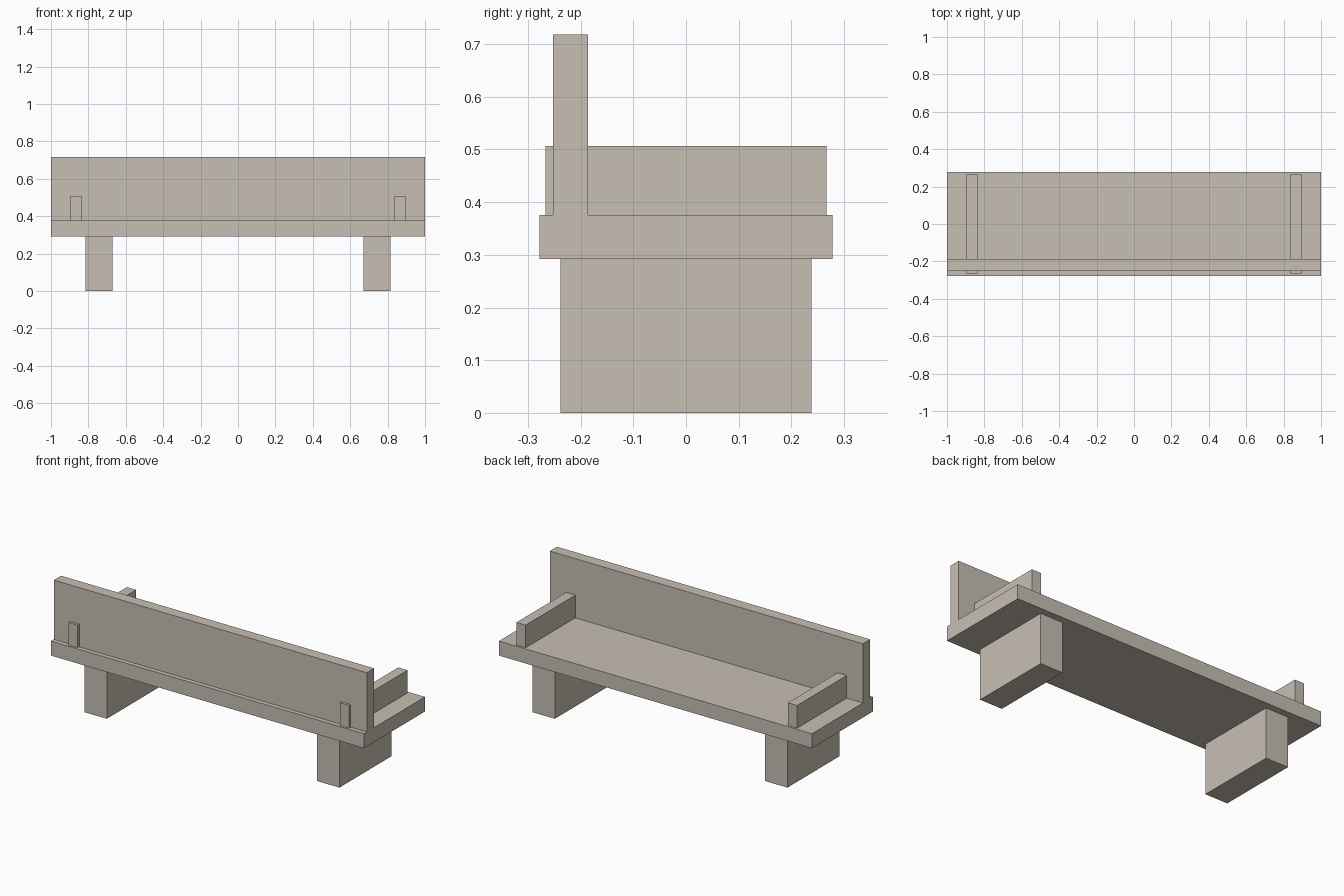
import bpy
from mathutils import Vector

# Remove the default cube
cube = bpy.data.objects.get("Cube")
if cube:
    bpy.data.objects.remove(cube, do_unlink=True)

# Single warm stone colour
COLOUR = (0.57, 0.52, 0.45, 1.0)
stone = bpy.data.materials.new("warm_stone")
stone.use_nodes = True
stone.diffuse_color = COLOUR
bsdf = next(n for n in stone.node_tree.nodes if n.type == "BSDF_PRINCIPLED")
bsdf.inputs["Base Color"].default_value = COLOUR


def box(name, low, high):
    """Add a box spanning two opposite corners."""
    low, high = Vector(low), Vector(high)
    bpy.ops.mesh.primitive_cube_add(size=1, location=(low + high) / 2)
    obj = bpy.context.object
    obj.name = name
    obj.scale = high - low
    bpy.ops.object.transform_apply(location=False, rotation=False, scale=True)
    obj.data.materials.append(stone)
    return obj


SEAT_BOTTOM, SEAT_TOP = 0.292, 0.376

# Seat slab and upright backrest
box("seat", (-1, -0.278, SEAT_BOTTOM), (1, 0.278, SEAT_TOP))
box("backrest", (-1, -0.252, SEAT_TOP), (1, -0.186, 0.718))

# Block legs and low armrests, which pass through the backrest
for side, sign in (("left", 1), ("right", -1)):
    for part, centre, width, depth, bottom, top in (
        ("leg", 0.743, 0.144, 0.477, 0, SEAT_BOTTOM),
        ("armrest", 0.867, 0.059, 0.533, SEAT_TOP, 0.507),
    ):
        x = sign * centre
        box(f"{side}_{part}",
            (x - width / 2, -depth / 2, bottom),
            (x + width / 2, depth / 2, top))
